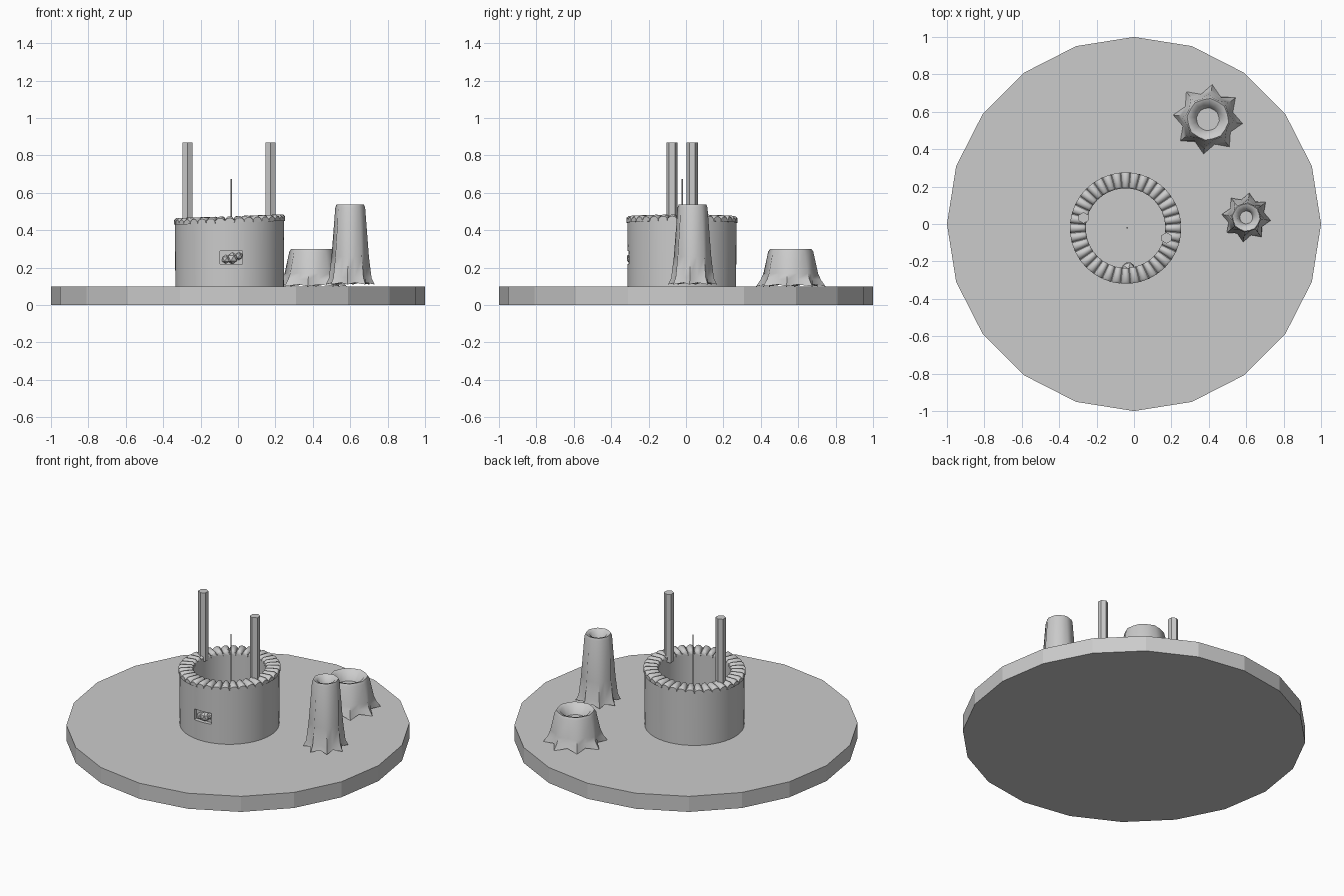
import bpy, bmesh, math
from mathutils import Matrix, Vector

if "Cube" in bpy.data.objects:
    bpy.data.objects.remove(bpy.data.objects["Cube"])

grey = bpy.data.materials.new("stone grey")
grey.use_nodes = True
COLOUR = (0.6, 0.6, 0.6, 1)
grey.diffuse_color = COLOUR
grey.node_tree.nodes["Principled BSDF"].inputs["Base Color"].default_value = COLOUR


def finish(name, bm, loc=(0, 0, 0), smooth=None):
    bmesh.ops.recalc_face_normals(bm, faces=bm.faces)
    mesh = bpy.data.meshes.new(name)
    bm.to_mesh(mesh)
    bm.free()
    obj = bpy.data.objects.new(name, mesh)
    obj.location = loc
    mesh.materials.append(grey)
    bpy.context.collection.objects.link(obj)
    if smooth:
        bpy.ops.object.select_all(action="DESELECT")
        obj.select_set(True)
        bpy.context.view_layer.objects.active = obj
        bpy.ops.object.shade_smooth_by_angle(angle=math.radians(smooth))
    return obj


def loft(bm, rings, closed=False, cap=True):
    """Skin a list of rings of points; close the loop or cap both ends."""
    loops = [[bm.verts.new(p) for p in ring] for ring in rings]
    pairs = list(zip(loops, loops[1:])) + ([(loops[-1], loops[0])] if closed else [])
    for a, b in pairs:
        for i in range(len(a)):
            j = (i + 1) % len(a)
            bm.faces.new((a[i], a[j], b[j], b[i]))
    if cap and not closed:
        bm.faces.new(loops[0][::-1])
        bm.faces.new(loops[-1])


def circle(r, z, n, turn=0.0):
    angles = [turn + math.tau * i / n for i in range(n)]
    return [(r * math.cos(a), r * math.sin(a), z) for a in angles]


def cylinder(name, r, z0, z1, n, xy=(0, 0), turn=0.0, smooth=None):
    bm = bmesh.new()
    loft(bm, [circle(r, z0, n, turn), circle(r, z1, n, turn)])
    return finish(name, bm, (*xy, 0), smooth)


def star(tip, valley, z_tip, z_valley, turn):
    ring = []
    for i in range(16):
        r, z = (valley, z_valley) if i % 2 else (tip, z_tip)
        a = turn + math.pi * i / 8
        ring.append((r * math.cos(a), r * math.sin(a), z))
    return ring


# Ground disc
cylinder("ground_disc", 1.0, 0, 0.1, 20)

# Hollow well wall
WELL = (-0.045, -0.022, 0)
bm = bmesh.new()
loft(bm, [circle(r, z, 72) for r, z in
          ((0.29, 0.1), (0.292, 0.455), (0.215, 0.455), (0.215, 0.1))], closed=True)
for v in bm.verts:
    if v.co.z > 0.3:
        v.co.z += 0.035 * v.co.x
wall = finish("well_wall", bm, WELL, 40)

# Front niche cut into the wall
bm = bmesh.new()
bmesh.ops.create_cube(bm, size=1, matrix=Matrix.Translation((-0.035, -0.315, 0.255))
                      @ Matrix.Diagonal((0.12, 0.06, 0.07, 1)))
cutter = finish("niche_cutter", bm)
cutter.hide_render = True
cutter.hide_viewport = True
cut = wall.modifiers.new("niche", "BOOLEAN")
cut.object = cutter
cut.solver = "EXACT"

# Small rounded stones in the niche, and one on the inner wall
bm = bmesh.new()
for x, z, r in ((-0.065, 0.245, 0.024), (-0.03, 0.25, 0.032), (0.005, 0.262, 0.022)):
    bmesh.ops.create_icosphere(bm, subdivisions=1, radius=r,
                               matrix=Matrix.Translation((x, -0.288, z)))
bmesh.ops.create_icosphere(bm, subdivisions=1, radius=0.04,
                           matrix=Matrix.Translation((-0.03, -0.24, 0.25)))
finish("niche_stones", bm)

# Ring of rounded rim stones
COUNT = 36
bm = bmesh.new()
for k in range(COUNT):
    a = math.tau * k / COUNT
    section = [(-1, 0), (-0.92, 0.55), (-0.5, 0.92), (0, 1), (0.5, 0.92), (0.92, 0.55), (1, 0)]
    rings = []
    for r, s in ((0.212, 0.72), (0.222, 1), (0.285, 1), (0.297, 0.72)):
        half = r * math.pi / COUNT
        rings.append([Matrix.Rotation(a, 3, "Z")
                      @ Vector((r, half * t * (0.9 + 0.1 * s), 0.44 + 0.035 * h * s))
                      for t, h in section])
    loft(bm, rings)
for v in bm.verts:
    v.co.z += 0.035 * v.co.x
finish("rim_stones", bm, WELL, 50)

# Hexagonal posts and the hanging rope
for side, xy in (("right", (-0.27, 0.033)), ("left", (0.174, -0.075))):
    cylinder(side + "_post", 0.03, 0.43, 0.87, 6, xy, math.pi / 6)
cylinder("rope", 0.004, 0.1, 0.675, 8, (-0.036, -0.02), smooth=40)


# Hollow stumps with flared, star-shaped roots
def stump(name, xy, z0, z1, tip, top, hole, depth):
    turn = math.radians(-7)
    h = z1 - z0
    bm = bmesh.new()
    rings = [star(tip, tip * 0.74, z0, z0 + 0.01, turn),
             star(tip * 0.87, tip * 0.71, z0 + 0.035, z0 + 0.04, turn),
             star(top + (tip - top) * 0.42, top * 1.07, z0 + h * 0.35, z0 + h * 0.35, turn),
             star(top * 1.03, top * 0.97, z1 - 0.015, z1 - 0.015, turn),
             star(top * 0.95, top * 0.91, z1, z1, turn),
             star(hole, hole * 0.96, z1 - 0.008, z1 - 0.008, turn),
             star(hole * 0.7, hole * 0.68, z1 - depth, z1 - depth, turn)]
    loft(bm, rings)
    return finish(name, bm, (*xy, 0), 60)


stump("tall_stump", (0.6, 0.035), 0.11, 0.537, 0.132, 0.078, 0.05, 0.06)
stump("wide_stump", (0.395, 0.56), 0.1, 0.3, 0.187, 0.118, 0.088, 0.06)
